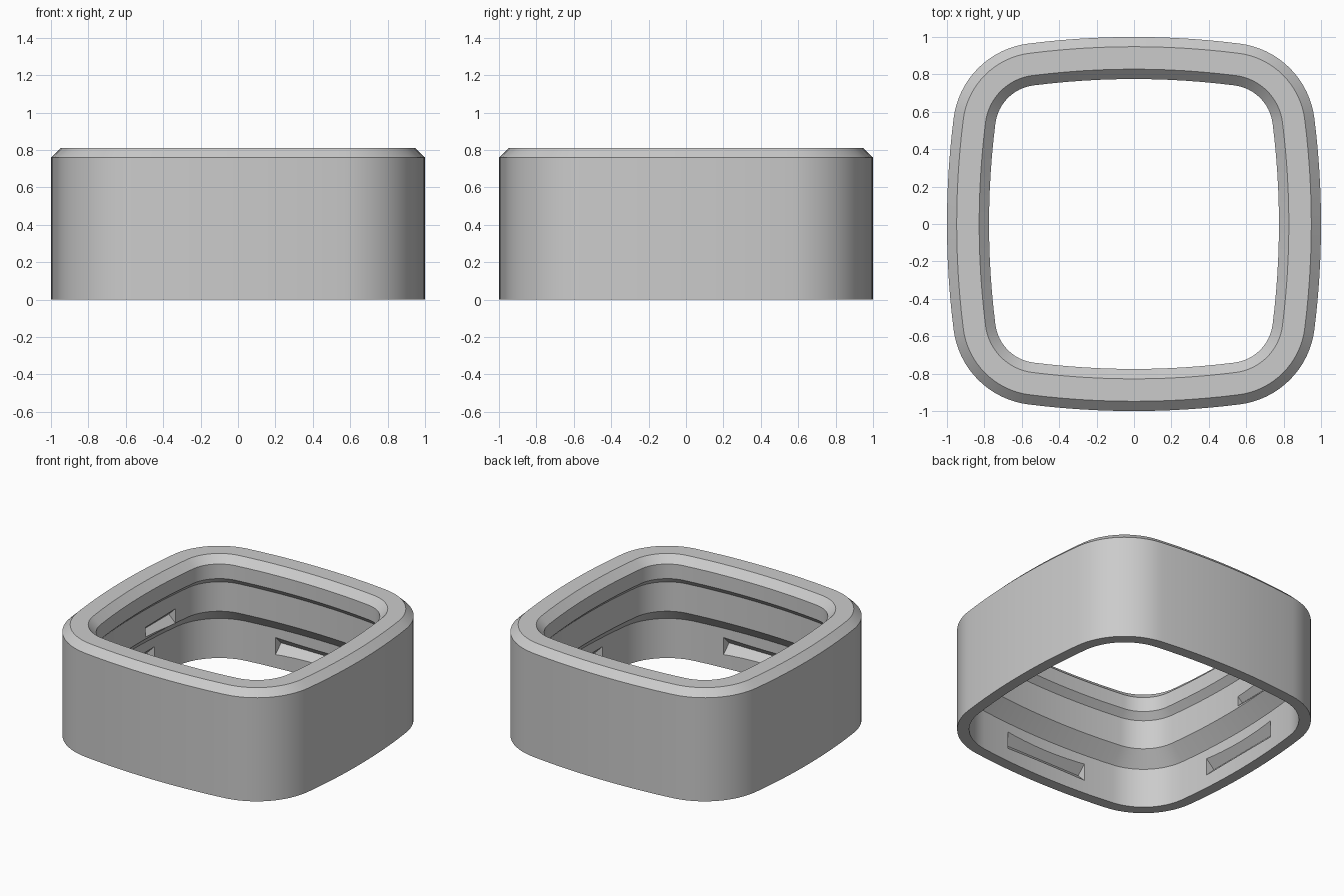
import bpy, bmesh, math
from mathutils import Vector, Matrix

cube = bpy.data.objects.get("Cube")
if cube:
    bpy.data.objects.remove(cube)

grey = bpy.data.materials.new("plain_grey")
grey.use_nodes = True
colour = (0.6, 0.6, 0.6, 1)
grey.diffuse_color = colour
grey.node_tree.nodes["Principled BSDF"].inputs["Base Color"].default_value = colour

# Outline: four bowed sides joined by tangent corner arcs
BOW, CORNER = 4.5, 0.46
drop = BOW - 1
K = (-drop + math.sqrt(2 * (BOW - CORNER) ** 2 - drop ** 2)) / 2
TANGENT = math.atan2(K, K + drop)
SIDE_STEPS, CORNER_STEPS = 12, 16


def outline(offset):
    """Rounded square, moved inward by offset."""
    quarter = []
    for i in range(SIDE_STEPS):
        a = TANGENT * (2 * i / SIDE_STEPS - 1)
        quarter.append(Vector((math.sin(a), math.cos(a))) * (BOW - offset) - Vector((0, drop)))
    for i in range(CORNER_STEPS):
        a = TANGENT + (math.pi / 2 - 2 * TANGENT) * i / CORNER_STEPS
        quarter.append(Vector((K, K)) + Vector((math.sin(a), math.cos(a))) * (CORNER - offset))
    return [Matrix.Rotation(-q * math.pi / 2, 2) @ p for q in range(4) for p in quarter]


def make_object(name, bm):
    bmesh.ops.recalc_face_normals(bm, faces=bm.faces)
    mesh = bpy.data.meshes.new(name)
    bm.to_mesh(mesh)
    bm.free()
    mesh.materials.append(grey)
    obj = bpy.data.objects.new(name, mesh)
    bpy.context.collection.objects.link(obj)
    return obj


# Wall section (inward offset, height): chamfered rim and stepped inside
section = [(0, 0), (0, 0.76), (0.052, 0.81), (0.172, 0.81), (0.225, 0.757),
           (0.225, 0.65), (0.18, 0.605), (0.18, 0.39), (0.08, 0.29), (0.08, 0)]
bm = bmesh.new()
rings = [[bm.verts.new((p.x, p.y, z)) for p in outline(off)] for off, z in section]
count = len(rings[0])
for r, ring in enumerate(rings):
    above = rings[(r + 1) % len(rings)]
    for i in range(count):
        j = (i + 1) % count
        bm.faces.new((ring[i], ring[j], above[j], above[i]))
frame = make_object("frame", bm)


def cut_notch(distance, z, half_height, start, end, angle):
    """V-shaped pocket in the inner wall, running along y before turning."""
    bm = bmesh.new()
    back = 0.04
    ends = []
    for y in (start, end):
        ends.append([bm.verts.new((x, y, h)) for x, h in (
            (distance - back, z - half_height - back),
            (distance + half_height, z),
            (distance - back, z + half_height + back))])
    a, b = ends
    bm.faces.new(a)
    bm.faces.new(b[::-1])
    for i in range(3):
        j = (i + 1) % 3
        bm.faces.new((a[i], a[j], b[j], b[i]))
    bmesh.ops.rotate(bm, verts=bm.verts, matrix=Matrix.Rotation(angle, 3, 'Z'))
    cutter = make_object("notch_cutter", bm)
    cutter.hide_render = True
    mod = frame.modifiers.new("notch", 'BOOLEAN')
    mod.operation, mod.solver, mod.object = 'DIFFERENCE', 'EXACT', cutter
    bpy.context.view_layer.objects.active = frame
    bpy.ops.object.modifier_apply(modifier=mod.name)
    bpy.data.objects.remove(cutter)


# Snap notches on all four sides, plus one small upper notch on the -x wall
for q in range(4):
    cut_notch(0.915, 0.16, 0.055, -0.33, 0.33, q * math.pi / 2)
cut_notch(0.815, 0.44, 0.04, -0.42, -0.1, math.pi)

bpy.ops.object.select_all(action='DESELECT')
frame.select_set(True)
bpy.context.view_layer.objects.active = frame
bpy.ops.object.shade_smooth_by_angle(angle=math.radians(25))
